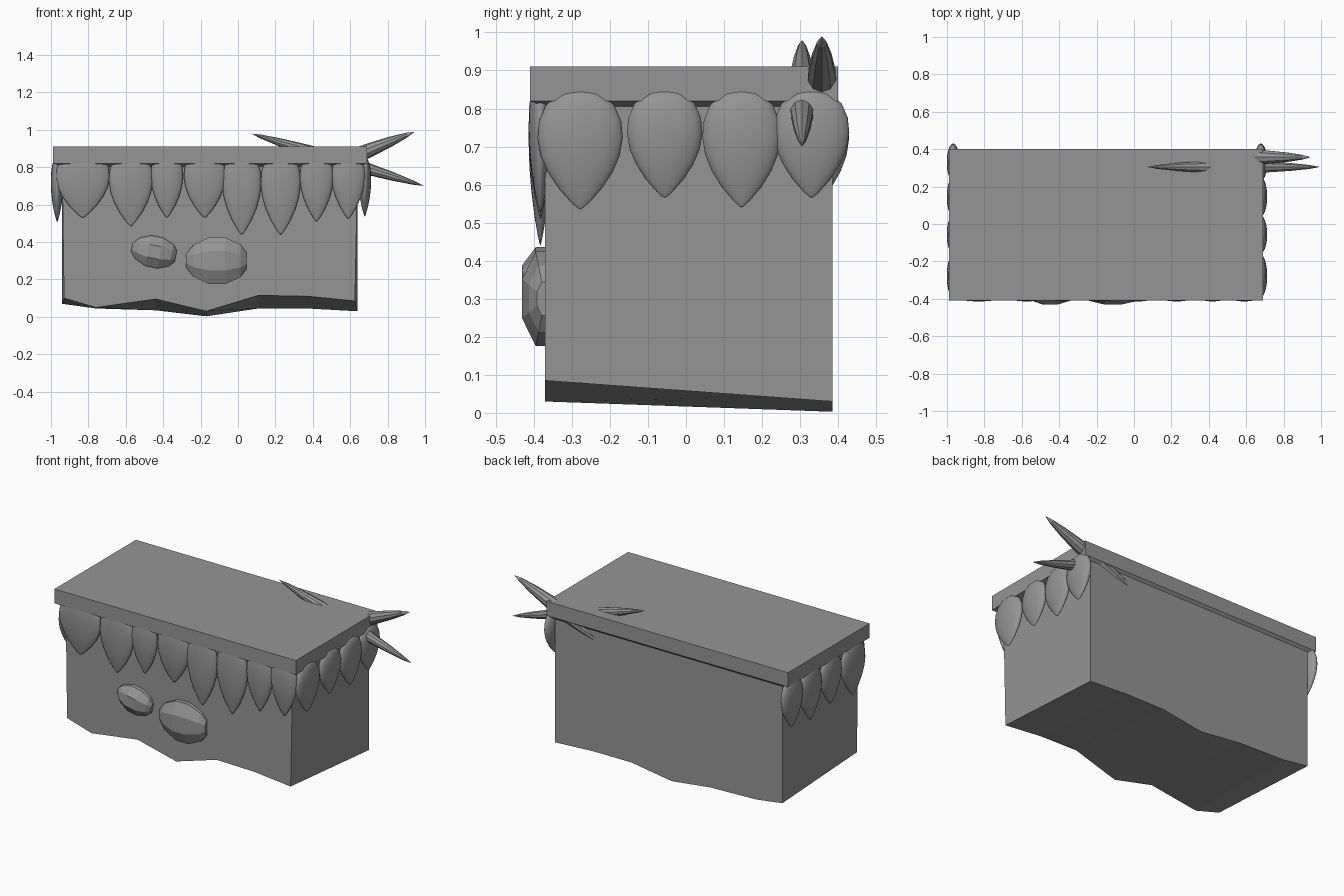
import bpy, bmesh, math
from mathutils import Vector, Matrix

cube = bpy.data.objects.get("Cube")
if cube:
    bpy.data.objects.remove(cube)

GREY = (0.3, 0.3, 0.3, 1)
mat = bpy.data.materials.new("grey")
mat.use_nodes = True
mat.diffuse_color = GREY
mat.node_tree.nodes["Principled BSDF"].inputs["Base Color"].default_value = GREY


def finish(name, bm, smooth=False):
    bmesh.ops.recalc_face_normals(bm, faces=bm.faces)
    mesh = bpy.data.meshes.new(name)
    bm.to_mesh(mesh)
    bm.free()
    mesh.materials.append(mat)
    obj = bpy.data.objects.new(name, mesh)
    bpy.context.collection.objects.link(obj)
    for p in mesh.polygons:
        p.use_smooth = smooth
    return obj


def loft(name, rings, smooth=False):
    """Skin closed rings of points and cap both ends."""
    bm = bmesh.new()
    rows = [[bm.verts.new(p) for p in ring] for ring in rings]
    n = len(rows[0])
    for a, b in zip(rows, rows[1:]):
        for i in range(n):
            j = (i + 1) % n
            bm.faces.new((a[i], a[j], b[j], b[i]))
    bm.faces.new(rows[0])
    bm.faces.new(rows[-1])
    bmesh.ops.remove_doubles(bm, verts=bm.verts, dist=1e-5)
    return finish(name, bm, smooth)


def lathe(name, profile, sides, matrix, smooth=False):
    """Turn (radius, height) points about local z, then place with a matrix."""
    turn = [2 * math.pi * (i + 0.5) / sides for i in range(sides)]
    rings = [[matrix @ Vector((r * math.cos(a), r * math.sin(a), h)) for a in turn]
             for r, h in profile]
    return loft(name, rings, smooth)


# Body: block with a wavy underside; columns are x, front z, back z
WAVE = [(-0.94, 0.10, 0.07), (-0.76, 0.05, 0.045), (-0.44, 0.095, 0.035), (-0.17, 0.03, 0.003),
        (0.11, 0.115, 0.045), (0.37, 0.11, 0.045), (0.64, 0.085, 0.03)]
rings = []
for x, zf, zb in WAVE:
    inset = {-0.94: 0.01, 0.64: -0.015}.get(x, 0)
    rings.append([(x + inset, -0.37, zf), (x, 0.385, zb), (x, 0.385, 0.83), (x, -0.37, 0.83)])
loft("body", rings)


# Lid with a shallow tapered underside
def rect(x0, x1, y0, y1, z):
    return [(x0, y0, z), (x1, y0, z), (x1, y1, z), (x0, y1, z)]


loft("lid", [rect(-0.94, 0.64, -0.37, 0.385, 0.805),
             rect(-0.99, 0.69, -0.41, 0.40, 0.82),
             rect(-0.99, 0.69, -0.41, 0.40, 0.91)])

# Fringe of pointed petals
PETAL = [(0, 0), (0.07, 0.012), (0.22, 0.06), (0.5, 0.17), (0.76, 0.31), (0.93, 0.45), (1, 0.6),
         (0.96, 0.74), (0.8, 0.87), (0.52, 0.96), (0.25, 0.99), (0, 1)]


def petal(name, x, y, half_x, half_y, tip, top):
    m = Matrix.Translation((x, y, tip)) @ Matrix.Diagonal((half_x, half_y, top - tip, 1))
    lathe(name, PETAL, 24, m, True)


FRONT = [(-0.83, 0.145, 0.53), (-0.573, 0.118, 0.485), (-0.38, 0.087, 0.53), (-0.178, 0.112, 0.53),
         (0.02, 0.105, 0.44), (0.228, 0.107, 0.44), (0.42, 0.09, 0.51), (0.59, 0.09, 0.525)]
for i, (x, half, tip) in enumerate(FRONT):
    petal(f"front_petal_{i + 1}", x, -0.383, half, 0.031, tip, 0.895)

SIDE = [(-0.278, 0.113, 0.535), (-0.056, 0.1, 0.565), (0.146, 0.104, 0.54), (0.33, 0.1, 0.565)]
for side, x, drop in (("left", 0.678, 0), ("right", -0.967, 0.03)):
    for i, (y, half, tip) in enumerate(SIDE):
        petal(f"{side}_petal_{i + 1}", x, y, 0.034, half, tip - drop, 0.85)

# Crossed hair spikes piercing the back corner
SPINDLE = [(0, -1), (0.3, -0.88), (0.62, -0.65), (0.88, -0.35), (1, 0),
           (0.88, 0.35), (0.62, 0.65), (0.3, 0.88), (0, 1)]


def spike(name, a, b, radius):
    a, b = Vector(a), Vector(b)
    m = (Matrix.Translation((a + b) / 2) @ (b - a).to_track_quat("Z", "Y").to_matrix().to_4x4()
         @ Matrix.Diagonal((radius, radius, (b - a).length / 2, 1)))
    lathe(name, SPINDLE, 10, m)


spike("falling_spike", (0.07, 0.305, 0.98), (0.995, 0.305, 0.70), 0.036)
spike("rising_spike", (0.21, 0.357, 0.69), (0.945, 0.357, 0.99), 0.043)

# Faceted eyes, lying on their sides
EYE = [(0.3, -1), (0.72, -0.75), (1.06, -0.25), (1.06, 0.3), (0.75, 0.8), (0.38, 1)]


def eye(name, x, z, half_x, half_z, tilt):
    m = (Matrix.Translation((x, -0.37, z)) @ Matrix.Rotation(tilt, 4, "Y")
         @ Matrix.Diagonal((half_x, 0.062, half_z, 1)) @ Matrix.Rotation(math.pi / 2, 4, "Y"))
    lathe(name, EYE, 8, m)


eye("left_eye", -0.117, 0.30, 0.162, 0.127, 0)
eye("right_eye", -0.45, 0.348, 0.12, 0.085, 0.2)
